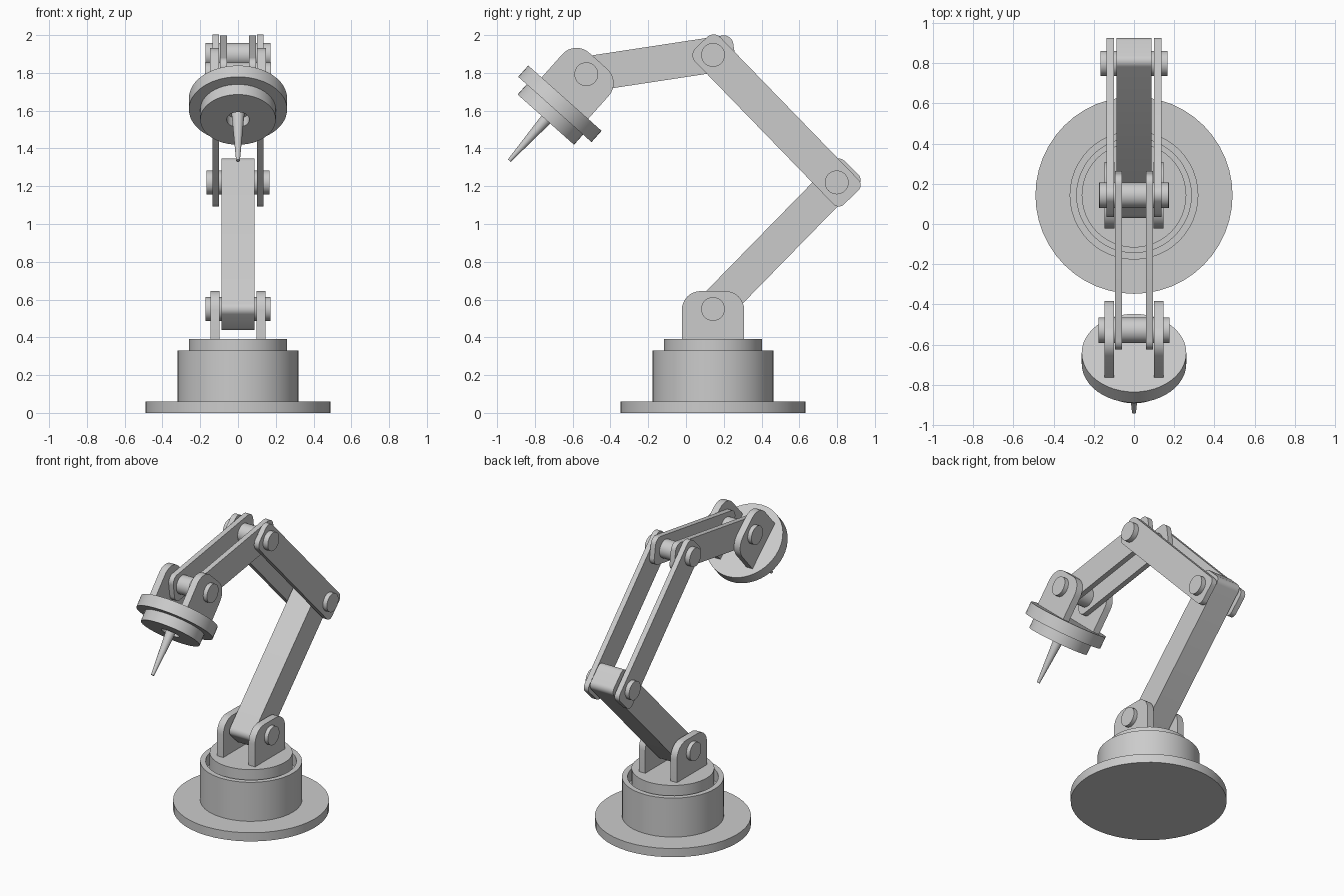
import bpy, bmesh, math
from mathutils import Vector, Matrix

if "Cube" in bpy.data.objects:
    bpy.data.objects.remove(bpy.data.objects["Cube"])


def finish(name, bm):
    bmesh.ops.remove_doubles(bm, verts=bm.verts, dist=1e-5)
    bmesh.ops.recalc_face_normals(bm, faces=bm.faces)
    mesh = bpy.data.meshes.new(name)
    bm.to_mesh(mesh)
    bm.free()
    ob = bpy.data.objects.new(name, mesh)
    bpy.context.collection.objects.link(ob)
    bpy.ops.object.select_all(action='DESELECT')
    ob.select_set(True)
    bpy.context.view_layer.objects.active = ob
    bpy.ops.object.shade_smooth_by_angle(angle=math.radians(30))
    return ob


def lathe(name, profile, origin, axis, steps=48):
    """Turn (radius, height) points around an axis."""
    bm = bmesh.new()
    vs = [bm.verts.new((r, 0, h)) for r, h in profile]
    es = [bm.edges.new(p) for p in zip(vs, vs[1:])]
    bmesh.ops.spin(bm, geom=vs + es, cent=(0, 0, 0), axis=(0, 0, 1),
                   angle=2 * math.pi, steps=steps)
    rot = Vector((0, 0, 1)).rotation_difference(Vector(axis)).to_matrix().to_4x4()
    bm.transform(Matrix.Translation(origin) @ rot)
    return finish(name, bm)


def plate(name, a, b, half, end_a, end_b, r_a, r_b, x0, x1):
    """Rounded bar from a to b in the side plane, extruded from x0 to x1."""
    a, b = Vector(a), Vector(b)
    d = (b - a).normalized()
    n = d.cross(Vector((1, 0, 0)))
    length = (b - a).length
    pts = []
    corners = ((length + end_b, half, r_b, 1, 1, 0), (-end_a, half, r_a, -1, 1, 90),
               (-end_a, -half, r_a, -1, -1, 180), (length + end_b, -half, r_b, 1, -1, 270))
    for u, v, r, su, sv, start in corners:
        for i in range(9 if r else 1):
            t = math.radians(start + i * 11.25)
            pts.append((u - su * r + r * math.cos(t), v - sv * r + r * math.sin(t)))
    bm = bmesh.new()
    face = bm.faces.new([bm.verts.new(a + d * u + n * v + Vector((x0, 0, 0))) for u, v in pts])
    ext = bmesh.ops.extrude_face_region(bm, geom=[face])
    bmesh.ops.translate(bm, vec=(x1 - x0, 0, 0),
                        verts=[g for g in ext['geom'] if isinstance(g, bmesh.types.BMVert)])
    return finish(name, bm)


def pair(name, *args):
    x0, x1 = args[-2:]
    plate(name + "_right", *args[:-2], x0, x1)
    plate(name + "_left", *args[:-2], -x1, -x0)


def pin(name, p, half):
    lathe(name, [(0, -half), (.063, -half), (.063, half), (0, half)], p, (1, 0, 0), 32)


# Joint positions
CY = .143
shoulder = Vector((0, CY, .55))
elbow = Vector((0, .798, 1.22))
top = Vector((0, CY, 1.895))
wrist = Vector((0, -.528, 1.793))
aim = Vector((0, -.665, -.747)).normalized()

# Base with recessed collar, and turntable
lathe("base", [(0, 0), (.49, 0), (.49, .06), (.32, .06), (.32, .33), (.285, .33),
               (.285, .25), (0, .25)], (0, CY, 0), (0, 0, 1))
lathe("turntable", [(0, .25), (.26, .25), (.26, .39), (0, .39)], (0, CY, 0), (0, 0, 1))

# Shoulder and wrist brackets
pair("shoulder_bracket", (0, CY, .385), shoulder, .165, 0, .095, 0, .1, .097, .146)
pair("wrist_bracket", wrist + aim * .175, wrist, .165, 0, .095, 0, .1, .1, .147)

# Arm segments
plate("lower_arm", shoulder, elbow, .092, .09, .11, .04, .04, -.088, .088)
pair("upper_arm", elbow, top, .093, .11, .09, .04, .05, .1, .136)
pair("forearm", top, wrist, .094, .115, .09, .05, .05, .059, .095)

# Hinge pins
pin("shoulder_pin", shoulder, .173)
pin("elbow_pin", elbow, .167)
pin("top_pin", top, .172)
pin("wrist_pin", wrist, .176)

# Tool head with socket, and needle
lathe("tool_flange", [(0, .17), (.26, .17), (.26, .25), (.2, .25), (.2, .322),
                      (.06, .322), (.06, .26), (0, .26)], wrist, aim)
lathe("needle", [(0, .255), (.036, .255), (.01, .613), (0, .613)], wrist, aim, 24)
